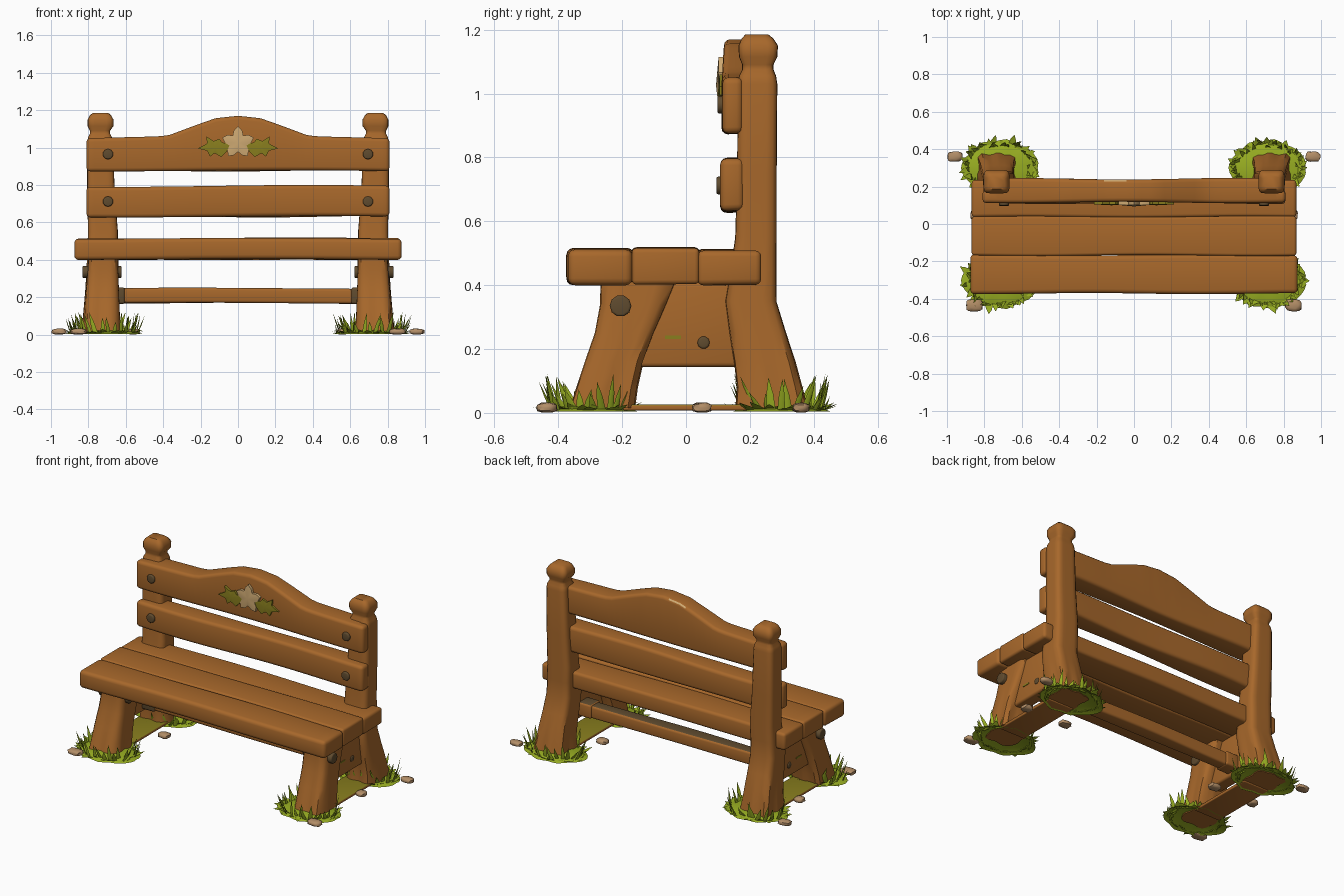
import bpy, bmesh, math, random
from mathutils import Vector, Matrix

if "Cube" in bpy.data.objects:
    bpy.data.objects.remove(bpy.data.objects["Cube"])

random.seed(4)


def material(name, rgb):
    m = bpy.data.materials.new(name)
    m.diffuse_color = (*rgb, 1)
    m.use_nodes = True
    m.node_tree.nodes["Principled BSDF"].inputs["Base Color"].default_value = m.diffuse_color
    return m


WOOD = material("warm brown wood", (0.39, 0.138, 0.024))
DARK = material("dark peg brown", (0.115, 0.07, 0.028))
GRASS = material("grass green", (0.32, 0.43, 0.016))
MOSS = material("olive moss", (0.25, 0.21, 0.013))
STONE = material("tan stone", (0.45, 0.27, 0.135))
PETAL = material("pale carved flower", (0.62, 0.40, 0.17))


def finish(bm, name, mat, bevel=0.0, angle=40, accent=None, rule=None, recalc=True):
    if recalc:
        bmesh.ops.recalc_face_normals(bm, faces=bm.faces)
    if bevel:
        sharp = [e for e in bm.edges if len(e.link_faces) == 2 and e.calc_face_angle() > 0.7]
        bmesh.ops.bevel(bm, geom=sharp, offset=bevel, segments=3, profile=0.5,
                        affect='EDGES', clamp_overlap=True)
    bm.normal_update()
    if rule:
        for f in bm.faces:
            f.material_index = 1 if rule(f.calc_center_median(), f.normal) else 0
    me = bpy.data.meshes.new(name)
    bm.to_mesh(me)
    bm.free()
    me.materials.append(mat)
    if accent:
        me.materials.append(accent)
    ob = bpy.data.objects.new(name, me)
    bpy.context.collection.objects.link(ob)
    bpy.ops.object.select_all(action='DESELECT')
    ob.select_set(True)
    bpy.context.view_layer.objects.active = ob
    bpy.ops.object.shade_smooth_by_angle(angle=math.radians(angle))
    return ob


def plank(name, x0, x1, y0, y1, z0, z1, bevel=0.02, wobble=0.004, top=None, n=24,
          end_y=None, accent=None, rule=None):
    """Bevelled board along x with hand-hewn waviness and an optional top outline."""
    bm = bmesh.new()
    ph = random.uniform(0, 6)
    rings = []
    for i in range(n + 1):
        x = x0 + (x1 - x0) * i / n
        w = wobble * math.sin(3.1 * x + ph)
        v = wobble * math.sin(5.3 * x + 2 * ph)
        zt = top(x) if top else z1 + w
        yb = end_y if end_y and abs(x) > 0.73 else y1
        rings.append([bm.verts.new(p) for p in
                      ((x, y0 + v, z0 + w), (x, yb - v, z0 - v), (x, yb - v, zt), (x, y0 + v, zt))])
    for a, b in zip(rings, rings[1:]):
        for k in range(4):
            bm.faces.new((a[k], a[(k + 1) % 4], b[(k + 1) % 4], b[k]))
    bm.faces.new(rings[0])
    bm.faces.new(rings[-1])
    return finish(bm, name, WOOD, bevel, 40, accent, rule)


def timber(name, side, rows, root=0.0):
    """Rounded square trunk lofted through rows of (z, centre x, centre y, half x, half y)."""
    bm = bmesh.new()
    n, rings = 28, []
    for z, cx, cy, hx, hy in rows:
        ring = []
        for k in range(n):
            a = 2 * math.pi * k / n
            c, s = math.cos(a), math.sin(a)
            r = (abs(c) ** 7 + abs(s) ** 7) ** (-1 / 7)
            r *= 1 + root * max(0, 0.3 - z) * math.cos(7 * a + 1)
            ring.append(bm.verts.new((side * (cx + hx * r * c), cy + hy * r * s, z)))
        rings.append(ring)
    for a, b in zip(rings, rings[1:]):
        for k in range(n):
            bm.faces.new((a[k], a[(k + 1) % n], b[(k + 1) % n], b[k]))
    bm.faces.new(rings[0])
    bm.faces.new(rings[-1])
    return finish(bm, name, WOOD, 0, 45)


def peg(name, loc, radius, depth, axis):
    bm = bmesh.new()
    rot = Matrix.Rotation(math.pi / 2, 4, 'Y' if axis == 'X' else 'X')
    bmesh.ops.create_cone(bm, cap_ends=True, segments=10, radius1=radius, radius2=radius,
                          depth=depth, matrix=Matrix.Translation(loc) @ rot)
    return finish(bm, name, DARK, 0.007, 60)


def relief(name, pts, centre, y, rise, mat):
    """Carved plate: outline in x/z on the slat, raised to a central peak."""
    bm = bmesh.new()
    back = [bm.verts.new((px, y + 0.02, pz)) for px, pz in pts]
    front = [bm.verts.new((px, y, pz)) for px, pz in pts]
    peak = bm.verts.new((centre[0], y - rise, centre[1]))
    n = len(pts)
    for k in range(n):
        j = (k + 1) % n
        bm.faces.new((back[k], back[j], front[j], front[k]))
        bm.faces.new((front[k], front[j], peak))
    bm.faces.new(back)
    return finish(bm, name, mat, 0, 35)


def stone(name, x, y, sx, sy):
    bm = bmesh.new()
    bmesh.ops.create_icosphere(bm, subdivisions=2, radius=1)
    for v in bm.verts:
        c = v.co
        c *= random.uniform(0.93, 1.05) * (abs(c.x) ** 4 + abs(c.y) ** 4 + abs(c.z) ** 4) ** -0.25
        v.co = Vector((x + c.x * sx, y + c.y * sy, max(0.002, 0.016 + c.z * 0.016)))
    return finish(bm, name, STONE, 0, 50)


def turf(name, x, y, rx, ry):
    bm = bmesh.new()
    # low mound, an open sheet rising to the middle
    rings, n = [], 36
    for d, z in ((0.93, 0.004), (0.8, 0.012), (0.45, 0.022), (0.1, 0.026)):
        rings.append([bm.verts.new((x + rx * d * (1 + 0.05 * math.sin(4.5 * t)) * math.cos(t),
                                    y + ry * d * (1 + 0.05 * math.cos(9 * t)) * math.sin(t), z))
                      for t in (2 * math.pi * k / n for k in range(n))])
    for a, b in zip(rings, rings[1:]):
        for k in range(n):
            bm.faces.new((a[k], a[(k + 1) % n], b[(k + 1) % n], b[k]))
    bm.faces.new(rings[-1])
    # folded leaf blades: tall spikes and broad low leaves in turn
    count = 64
    for i in range(count):
        tall = i % 2
        a = 2 * math.pi * (i + random.random()) / count
        d = random.uniform(0.66, 0.84)
        out = Vector((math.cos(a), math.sin(a), 0))
        tan = Vector((-out.y, out.x, 0))
        base = Vector((x + out.x * rx * d, y + out.y * ry * d, 0.008))
        h = random.uniform(0.05, 0.125) if tall else random.uniform(0.012, 0.035)
        w = random.uniform(0.011, 0.015) if tall else random.uniform(0.018, 0.024)
        reach = random.uniform(0.015, 0.04) if tall else random.uniform(0.03, 0.055)
        tip = base + out * reach + tan * random.uniform(-0.03, 0.03)
        tip.z = h
        mid = base.lerp(tip, 0.5)
        l, r, f = (bm.verts.new(p) for p in (base - tan * w, base + tan * w, base + out * 0.004))
        ml, mr, mf = (bm.verts.new(p) for p in (mid - tan * w * .75, mid + tan * w * .75, mid + out * 0.004))
        t = bm.verts.new(tip)
        for p, q, u, v in ((l, f, mf, ml), (f, r, mr, mf)):
            bm.faces.new((p, q, u, v))
            bm.faces.new((v, u, t))
    return finish(bm, name, GRASS, 0, 70, recalc=False)


# seat boards
plank("seat_front_board", -0.875, 0.875, -0.372, -0.165, 0.402, 0.514, 0.022, 0.003)
plank("seat_middle_board", -0.868, 0.868, -0.168, 0.04, 0.402, 0.516, 0.014, 0.003)
plank("seat_back_board", -0.868, 0.868, 0.036, 0.236, 0.402, 0.511, 0.018, 0.003)


# backrest slats; the arch has a worn pale patch on its rear top edge
def arch(x):
    pts = ((0, 1.17), (0.12, 1.157), (0.22, 1.122), (0.37, 1.066), (0.42, 1.06), (0.82, 1.05))
    for (a, za), (b, zb) in zip(pts, pts[1:]):
        if abs(x) <= b:
            return za + (zb - za) * (abs(x) - a) / (b - a)


plank("arched_top_slat", -0.81, 0.81, 0.115, 0.242, 0.875, 1.05, 0.022, 0.004, arch, n=40, end_y=0.178,
      accent=PETAL, rule=lambda c, n: -0.15 < c.x < -0.03 and 0.5 < n.y < 0.9 and n.z > 0.4)
plank("lower_back_slat", -0.81, 0.81, 0.112, 0.238, 0.63, 0.795, 0.026, 0.005, n=40, end_y=0.178)

# long stretcher under the seat, darkened on top
plank("stretcher", -0.72, 0.72, 0.015, 0.10, 0.168, 0.248, 0.014, 0.003,
      accent=DARK, rule=lambda c, n: n.z > 0.9)

for s, tag in ((-1, "left"), (1, "right")):
    # back post with flared foot and knob
    timber("back_post_" + tag, s, [
        (0.015, .735, .268, .098, .108), (0.08, .735, .262, .092, .099), (0.16, .733, .247, .088, .094),
        (0.25, .73, .225, .085, .088), (0.35, .727, .203, .083, .080), (0.45, .725, .212, .081, .072),
        (0.55, .722, .219, .080, .065), (0.75, .732, .222, .074, .062), (1.03, .738, .224, .068, .062),
        (1.055, .738, .224, .064, .058), (1.075, .738, .225, .054, .049), (1.09, .738, .225, .054, .049),
        (1.115, .735, .226, .069, .060), (1.15, .735, .226, .069, .062), (1.172, .735, .224, .057, .050),
        (1.185, .735, .222, .042, .036)], 0.22)
    # splayed front leg
    timber("front_leg_" + tag, s, [
        (0.015, .73, -.262, .100, .098), (0.08, .73, -.247, .096, .093), (0.16, .728, -.225, .092, .090),
        (0.25, .725, -.193, .087, .092), (0.34, .722, -.165, .083, .104), (0.41, .72, -.150, .080, .118)], 0.2)
    # side panel between the legs, with a small moss streak
    xa, xb = sorted((s * 0.69, s * 0.775))
    plank("side_panel_" + tag, xa, xb, -0.19, 0.20, 0.145, 0.41, 0.014, 0.002, n=4)
    plank("panel_moss_" + tag, *sorted((s * 0.773, s * 0.778)), -0.065, -0.015, 0.232, 0.242, 0, 0, n=1,
          accent=MOSS, rule=lambda c, n: True)
    # stretcher collar, dark on the front and top
    xa, xb = sorted((s * 0.605, s * 0.70))
    plank("stretcher_collar_" + tag, xa, xb, 0.009, 0.106, 0.164, 0.252, 0.012, 0, n=1,
          accent=DARK, rule=lambda c, n: n.y < -0.5 or n.z > 0.9)
    # pegs
    peg("leg_peg_" + tag, (s * 0.727, -0.205, 0.335), 0.034, 0.21, 'X')
    peg("panel_peg_" + tag, (s * 0.772, 0.055, 0.22), 0.02, 0.016, 'X')
    peg("top_slat_peg_" + tag, (s * 0.695, 0.115, 0.965), 0.028, 0.034, 'Y')
    peg("lower_slat_peg_" + tag, (s * 0.695, 0.112, 0.712), 0.028, 0.034, 'Y')
    # carved leaf beside the flower
    leaf = [(.04, 1.02), (.085, 1.027), (.10, 1.047), (.13, 1.035), (.17, 1.06), (.165, 1.022), (.215, .995),
            (.165, .983), (.15, .952), (.125, .97), (.09, .95), (.06, .98)]
    relief("carved_leaf_" + tag, [(s * a, b) for a, b in leaf], (s * 0.12, 1.003), 0.105, 0.005, MOSS)
    # turf, ground rail with mossy top, and stones at the feet
    turf("back_turf_" + tag, s * 0.715, 0.300, 0.215, 0.160)
    turf("front_turf_" + tag, s * 0.715, -0.303, 0.215, 0.158)
    xa, xb = sorted((s * 0.64, s * 0.82))
    plank("ground_rail_" + tag, xa, xb, -0.22, 0.22, 0.008, 0.026, 0.005, 0, n=2,
          accent=MOSS, rule=lambda c, n: n.z > 0.3)
    stone("back_stone_" + tag, s * 0.957, 0.36, 0.040, 0.027)
    stone("front_stone_" + tag, s * 0.853, -0.435, 0.045, 0.032)
    stone("inner_stone_" + tag, s * 0.56, 0.05, 0.036, 0.03)
    stone("outer_stone_" + tag, s * 0.845, 0.05, 0.03, 0.03)

# carved five-petal flower
star = []
for k in range(20):
    a = math.pi / 2 + 2 * math.pi * k / 20
    r = (0.088, 0.070, 0.048, 0.070)[k % 4]
    star.append((r * math.cos(a), 1.026 + r * math.sin(a)))
relief("carved_flower", star, (0, 1.026), 0.102, 0.008, PETAL)
